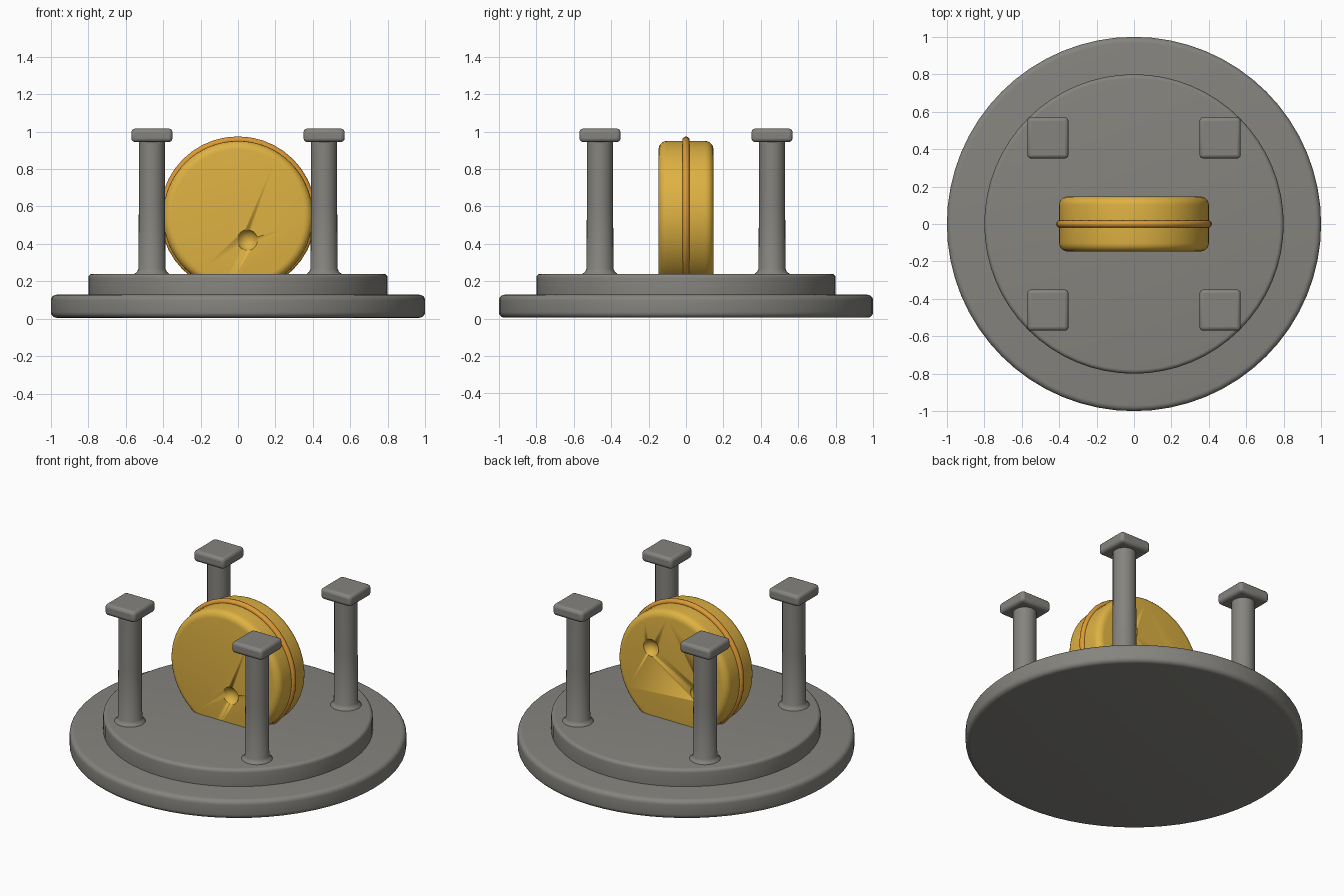
import bpy, math
from mathutils import Matrix

if "Cube" in bpy.data.objects:
    bpy.data.objects.remove(bpy.data.objects["Cube"], do_unlink=True)


def material(name, color):
    m = bpy.data.materials.new(name)
    m.use_nodes = True
    m.diffuse_color = (*color, 1)
    m.node_tree.nodes["Principled BSDF"].inputs["Base Color"].default_value = (*color, 1)
    return m


stone = material("grey stone", (0.235, 0.23, 0.21))
gold = material("gold", (0.73, 0.44, 0.055))
orange = material("orange trim", (0.72, 0.32, 0.035))


def finish(obj, name, mat):
    obj.name = name
    obj.data.materials.clear()
    obj.data.materials.append(mat)
    bpy.ops.object.shade_smooth_by_angle(angle=math.radians(40))
    return obj


def lathe(name, profile, mat, segments):
    """Spin (radius, height) points round z; end caps are single flat faces."""
    verts, faces, n = [], [], segments
    for r, z in profile:
        for i in range(n):
            a = math.tau * i / n
            verts.append((r * math.cos(a), r * math.sin(a), z))
    for k in range(len(profile) - 1):
        for i in range(n):
            j = (i + 1) % n
            faces.append((k * n + i, k * n + j, (k + 1) * n + j, (k + 1) * n + i))
    faces.append(tuple(reversed(range(n))))
    faces.append(tuple(range((len(profile) - 1) * n, len(profile) * n)))
    mesh = bpy.data.meshes.new(name)
    mesh.from_pydata(verts, [], faces)
    obj = bpy.data.objects.new(name, mesh)
    bpy.context.collection.objects.link(obj)
    bpy.ops.object.select_all(action="DESELECT")
    obj.select_set(True)
    bpy.context.view_layer.objects.active = obj
    return finish(obj, name, mat)


def rounded(radius, low, high, edge, steps=5):
    """Profile of a disc with rounded rims."""
    arc = [math.pi / 2 * i / steps for i in range(steps + 1)]
    bottom = [(radius - edge + edge * math.sin(a), low + edge - edge * math.cos(a)) for a in arc]
    top = [(radius - edge + edge * math.cos(a), high - edge + edge * math.sin(a)) for a in arc]
    return bottom + top


# Stepped round plinth
lathe("lower_step", rounded(1.0, 0.005, 0.128, 0.03), stone, 64)
lathe("upper_step", rounded(0.8, 0.08, 0.24, 0.022), stone, 64)

# Four pillars with flared feet and square caps
pillar = [(0.095, 0.23), (0.092, 0.241), (0.08, 0.25), (0.073, 0.265),
          (0.07, 0.6), (0.07, 0.95)]
for side, x in (("left", 0.46), ("right", -0.46)):
    for end, y in (("front", -0.46), ("back", 0.46)):
        post = lathe(f"{end}_{side}_pillar", pillar, stone, 24)
        post.location = (x, y, 0)
        bpy.ops.mesh.primitive_cube_add(size=1, location=(x, y, 0.98))
        cap = bpy.context.object
        cap.data.transform(Matrix.Diagonal((0.22, 0.22, 0.072, 1)))
        bevel = cap.modifiers.new("soft edges", "BEVEL")
        bevel.width, bevel.segments = 0.02, 3
        finish(cap, f"{end}_{side}_pillar_cap", stone)

# Upright gold disc, partly sunk in the plinth
disc = lathe("gold_disc", rounded(0.4, -0.147, 0.147, 0.045), gold, 64)
disc.data.transform(Matrix.Rotation(math.pi / 2, 4, "X"))
disc.location = (0, 0, 0.55)

# Small round dents in the two faces
for i, (x, y, z) in enumerate([(0.05, -0.17, 0.42), (0.15, 0.17, 0.68), (-0.19, 0.17, 0.47)]):
    bpy.ops.mesh.primitive_uv_sphere_add(segments=20, ring_count=12, radius=0.06, location=(x, y, z))
    cutter = finish(bpy.context.object, f"dent_cutter_{i + 1}", gold)
    cut = disc.modifiers.new(f"dent {i + 1}", "BOOLEAN")
    cut.operation, cut.solver, cut.object = "DIFFERENCE", "EXACT", cutter
    cutter.hide_render = True
    cutter.hide_set(True)

# Orange band round the middle of the disc
bpy.ops.mesh.primitive_torus_add(major_radius=0.398, minor_radius=0.019, major_segments=40,
                                 minor_segments=10, location=(0, 0, 0.557),
                                 rotation=(math.pi / 2, 0, 0))
finish(bpy.context.object, "disc_band", orange)
